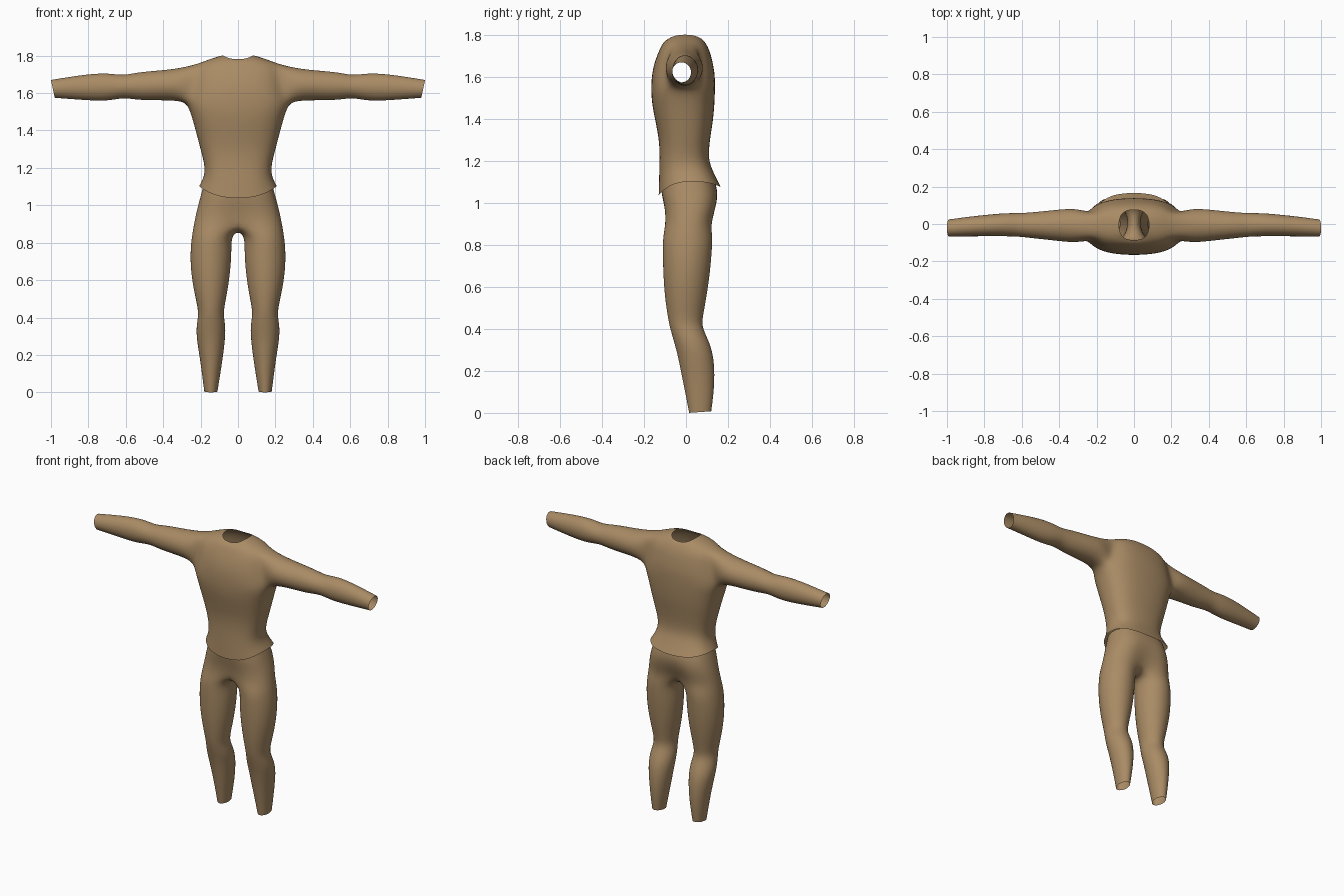
import bpy, bmesh
from math import sin, cos, radians, copysign

cloth = bpy.data.materials.new("tan_cloth")
cloth.diffuse_color = (0.40, 0.26, 0.13, 1)


def half_ring(bm, w, yf, yb, zf, zs, zb, p=0.8, inset=0.0):
    """Nine points from front centre round the +x side to back centre."""
    s = 1.02
    mid, d = (yf + yb) / 2, (yb - yf) / 2 * s
    out = []
    for j in range(9):
        t = radians(-90 + 22.5 * j)
        c, n = max(cos(t), 0), sin(t)
        x = 0 if j in (0, 8) else w * s * c ** p
        y = mid + d * copysign(abs(n) ** p, n)
        if j == 0:
            y += inset * 0.7
        if j == 8:
            y -= inset
        zc = zf if n < 0 else zb
        out.append(bm.verts.new((x, y, zc + (zs - zc) * c ** 2)))
    return out


def bridge(bm, a, b, closed=False, skip=()):
    n = len(a)
    for i in range(n if closed else n - 1):
        if i not in skip:
            k = (i + 1) % n
            bm.faces.new((a[i], a[k], b[k], b[i]))


def finish(bm, name):
    bmesh.ops.recalc_face_normals(bm, faces=bm.faces)
    me = bpy.data.meshes.new(name)
    bm.to_mesh(me)
    bm.free()
    ob = bpy.data.objects.new(name, me)
    bpy.context.collection.objects.link(ob)
    me.materials.append(cloth)
    me.shade_smooth()
    m = ob.modifiers.new("mirror", 'MIRROR')
    m.use_clip = True
    m.merge_threshold = 0.0005
    sub = ob.modifiers.new("smooth", 'SUBSURF')
    sub.levels = sub.render_levels = 2
    return ob


# Shirt body: half width, front y, back y, front z, side z, back z
bm = bmesh.new()
body = [
    (.207, -.130, .166, 1.035, 1.105, 1.075),
    (.180, -.128, .128, 1.120, 1.155, 1.150),
    (.176, -.125, .105, 1.21, 1.21, 1.21),
    (.200, -.127, .113, 1.30, 1.30, 1.30),
    (.226, -.148, .130, 1.40, 1.40, 1.40),
    (.248, -.163, .136, 1.48, 1.48, 1.48),
    (.270, -.166, .138, 1.545, 1.540, 1.545),
    (.250, -.163, .138, 1.61, 1.61, 1.61),
    (.235, -.150, .127, 1.67, 1.68, 1.67),
    (.215, -.130, .113, 1.72, 1.757, 1.725),
    (.140, -.108, .090, 1.768, 1.787, 1.768),
    (.080, -.086, .076, 1.780, 1.803, 1.780),
]
R = [half_ring(bm, *r, p=0.78) for r in body]
for i in range(len(R) - 1):
    bridge(bm, R[i], R[i + 1], skip=(3, 4) if 6 <= i <= 8 else ())

# Sleeve grown from the armhole: x, bottom z, top z, front y, back y
prev = [R[6][3], R[6][4], R[6][5], R[7][5], R[8][5],
        R[9][5], R[9][4], R[9][3], R[8][3], R[7][3]]
sleeve = [
    (.31, 1.560, 1.732, -.102, .085),
    (.42, 1.562, 1.720, -.088, .075),
    (.54, 1.563, 1.711, -.076, .062),
    (.61, 1.577, 1.693, -.067, .058),
    (.69, 1.559, 1.706, -.065, .058),
    (.78, 1.560, 1.703, -.065, .050),
    (.89, 1.568, 1.688, -.066, .038),
    (.99, 1.575, 1.670, -.067, .024),
]
for x, zb, zt, yf, yb in sleeve:
    ring = []
    for k in range(10):
        a = radians(-126 + 36 * k)
        tilt = 0.011 * sin(a) if x > .95 else 0
        ring.append(bm.verts.new((x + tilt,
                                  (yf + yb) / 2 + (yb - yf) / 2 * 1.068 * cos(a),
                                  (zb + zt) / 2 + (zt - zb) / 2 * 1.068 * sin(a))))
    bridge(bm, prev, ring, closed=True)
    prev = ring
finish(bm, "shirt")

# Trouser hips: half width, front y, back y, z front/side/back, centre inset
bm = bmesh.new()
hips = [
    (.180, -.118, .138, 1.08, 1.12, 1.10, 0),
    (.202, -.120, .160, 1.04, 1.04, 1.04, .008),
    (.221, -.109, .151, .97, .97, .97, .022),
    (.235, -.110, .133, .90, .90, .90, .045),
]
H = [half_ring(bm, *h[:6], p=0.8, inset=h[6]) for h in hips]
for a, b in zip(H, H[1:]):
    bridge(bm, a, b)

# Trouser leg, starting from the lower hip ring closed by the crotch line:
# inner x, outer x, front y, back y, z
prev = H[-1] + [bm.verts.new((0, y, .862)) for y in (.05, .01, -.03)]
leg = [
    (.036, .246, -.110, .126, .835),
    (.035, .254, -.110, .122, .76),
    (.040, .253, -.108, .113, .66),
    (.055, .237, -.100, .097, .55),
    (.073, .216, -.087, .080, .46),
    (.078, .211, -.077, .075, .41),
    (.066, .223, -.060, .105, .35),
    (.070, .220, -.040, .130, .28),
    (.082, .203, -.020, .137, .18),
    (.098, .190, .000, .130, .08),
    (.110, .180, .015, .120, .004),
]
for xi, xo, yf, yb, z in leg:
    ring = []
    for k in range(12):
        a = radians(-120 + 30 * k)
        tilt = 0.004 * sin(a) if z < .05 else 0
        ring.append(bm.verts.new(((xi + xo) / 2 + (xo - xi) / 2 * 1.047 * cos(a),
                                  (yf + yb) / 2 + (yb - yf) / 2 * 1.047 * sin(a),
                                  z + tilt)))
    bridge(bm, prev, ring, closed=True)
    prev = ring
finish(bm, "trousers")
